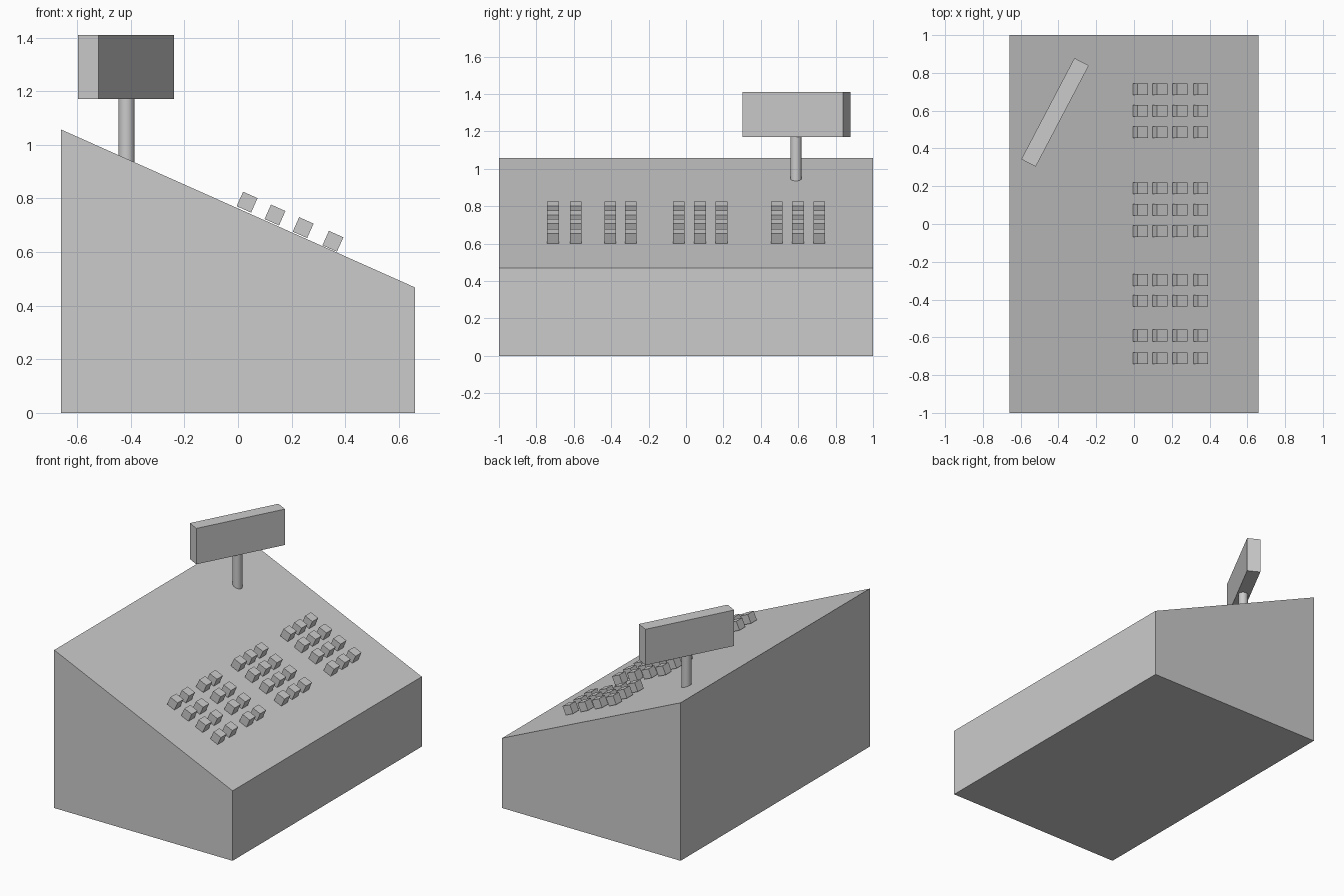
import bpy, bmesh, math

if "Cube" in bpy.data.objects:
    bpy.data.objects.remove(bpy.data.objects["Cube"])

HALF_W, HIGH, LOW = 0.66, 1.057, 0.468
SLOPE = math.atan2(HIGH - LOW, 2 * HALF_W)


def box(name, size, loc, rot=(0, 0, 0)):
    bm = bmesh.new()
    bmesh.ops.create_cube(bm, size=1)
    bmesh.ops.scale(bm, vec=size, verts=bm.verts)
    mesh = bpy.data.meshes.new(name)
    bm.to_mesh(mesh)
    bm.free()
    ob = bpy.data.objects.new(name, mesh)
    ob.location, ob.rotation_euler = loc, rot
    bpy.context.collection.objects.link(ob)
    return ob


# Wedge-shaped register body: side profile extruded along y
bm = bmesh.new()
profile = [(-HALF_W, 0), (HALF_W, 0), (HALF_W, LOW), (-HALF_W, HIGH)]
face = bm.faces.new([bm.verts.new((x, -1, z)) for x, z in profile])
ext = bmesh.ops.extrude_face_region(bm, geom=[face])
moved = [g for g in ext["geom"] if isinstance(g, bmesh.types.BMVert)]
bmesh.ops.translate(bm, vec=(0, 2, 0), verts=moved)
bmesh.ops.recalc_face_normals(bm, faces=bm.faces)
mesh = bpy.data.meshes.new("body")
bm.to_mesh(mesh)
bm.free()
bpy.context.collection.objects.link(bpy.data.objects.new("body", mesh))

# Keys: four rows down the slope, columns in groups of 2, 2, 3, 3
rows = [(0.034, 0.786), (0.138, 0.738), (0.243, 0.691), (0.354, 0.640)]
columns = [-0.711, -0.59, -0.406, -0.296, -0.038, 0.075, 0.19, 0.485, 0.599, 0.713]
for r, (x, z) in enumerate(rows):
    for c, y in enumerate(columns):
        box(f"key_{r + 1}_{c + 1}", (0.059, 0.062, 0.059), (x, y, z), (0, SLOPE, 0))

# Pole standing on the slope
z0, z1 = 0.9, 1.19
bpy.ops.mesh.primitive_cylinder_add(vertices=32, radius=0.03, depth=z1 - z0,
                                    location=(-0.416, 0.588, (z0 + z1) / 2))
bpy.context.object.name = "display_pole"
bpy.ops.object.shade_smooth_by_angle()

# Turned customer display
box("display", (0.605, 0.086, 0.24), (-0.418, 0.591, 1.29), (0, 0, math.radians(62.3)))
